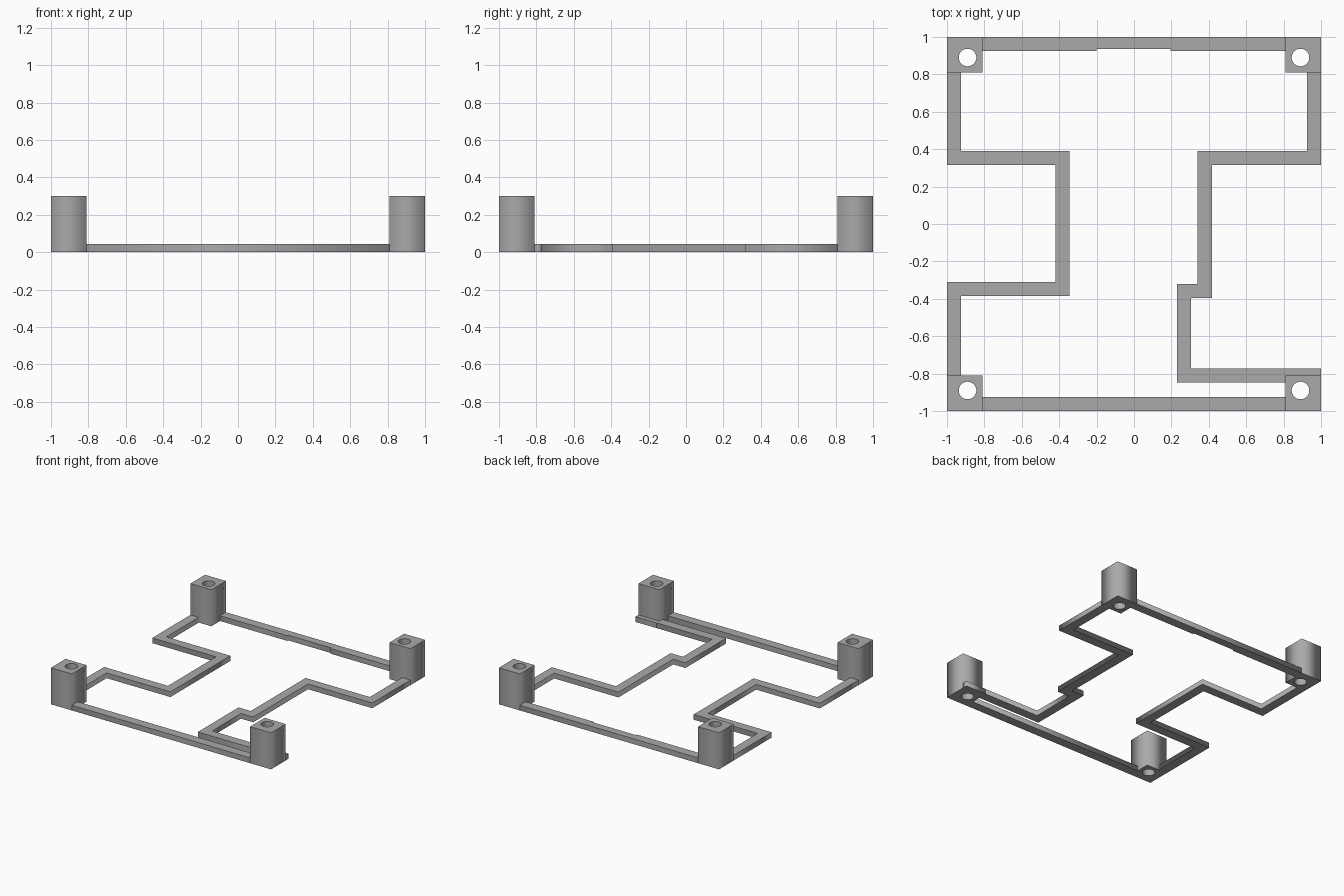
import bpy
from math import cos, sin, tau
from mathutils import Vector

if "Cube" in bpy.data.objects:
    bpy.data.objects.remove(bpy.data.objects["Cube"], do_unlink=True)

GREY = (0.40, 0.40, 0.40, 1)
grey = bpy.data.materials.new("plain grey")
grey.use_nodes = True
grey.diffuse_color = GREY
grey.node_tree.nodes["Principled BSDF"].inputs["Base Color"].default_value = GREY

RAIL_H, POST_H = 0.043, 0.30
HALF = 0.038            # half the rail width
EDGE = 1 - HALF         # centreline of the outer rails
INNER = 0.81            # inner face of the corner posts


def extrude_outline(name, loops, height):
    """Solid from closed plan outlines (later loops become holes)."""
    curve = bpy.data.curves.new(name, "CURVE")
    curve.dimensions, curve.fill_mode = "2D", "BOTH"
    curve.extrude = height / 2
    for loop in loops:
        spline = curve.splines.new("POLY")
        spline.points.add(len(loop) - 1)
        for point, (x, y) in zip(spline.points, loop):
            point.co = (x, y, 0, 1)
        spline.use_cyclic_u = True
    temp = bpy.data.objects.new(name, curve)
    bpy.context.collection.objects.link(temp)
    bpy.context.view_layer.update()
    graph = bpy.context.evaluated_depsgraph_get()
    mesh = bpy.data.meshes.new_from_object(temp.evaluated_get(graph))
    bpy.data.objects.remove(temp, do_unlink=True)
    mesh.materials.clear()
    mesh.materials.append(grey)
    obj = bpy.data.objects.new(name, mesh)
    obj.location.z = height / 2
    bpy.context.collection.objects.link(obj)
    return obj


def rail(name, path):
    """Rail of constant width with mitred corners along a centreline."""
    pts = [Vector(p) for p in path]
    dirs = [(b - a).normalized() for a, b in zip(pts, pts[1:])]
    normals = [Vector((-d.y, d.x)) for d in dirs]
    offsets = [normals[0]]
    offsets += [a + b for a, b in zip(normals, normals[1:])]
    offsets.append(normals[-1])
    left = [p + HALF * o for p, o in zip(pts, offsets)]
    right = [p - HALF * o for p, o in zip(pts, offsets)]
    return extrude_outline(name, [left + right[::-1]], RAIL_H)


def box(x0, x1, y0, y1):
    return [(x0, y0), (x1, y0), (x1, y1), (x0, y1)]


# Corner posts with vertical through holes
mid = 0.89
hole = [(mid + 0.047 * cos(tau * i / 40), mid + 0.047 * sin(tau * i / 40))
        for i in range(40)]
square = box(INNER, 1, INNER, 1)
for x_name, sx in (("left", 1), ("right", -1)):
    for y_name, sy in (("front", -1), ("back", 1)):
        loops = [[(x * sx, y * sy) for x, y in loop] for loop in (square, hole)]
        extrude_outline(f"{y_name}_{x_name}_post", loops, POST_H)

# Straight front rail, and back rail with a shallow notch in its inner side
rail("front_rail", [(-INNER, -EDGE), (INNER, -EDGE)])
inner_y, notch_y = 1 - 2 * HALF, 0.935
extrude_outline("back_rail", [[
    (-INNER, 1), (-INNER, inner_y), (-0.2, inner_y), (-0.2, notch_y),
    (0.195, notch_y), (0.195, inner_y), (INNER, inner_y), (INNER, 1)]], RAIL_H)

# Stepped side rails
rail("right_side_rail", [
    (-EDGE, INNER), (-EDGE, 0.353), (-0.382, 0.353),
    (-0.382, -0.348), (-EDGE, -0.348), (-EDGE, -INNER)])
rail("left_side_rail", [
    (EDGE, INNER), (EDGE, 0.353), (0.378, 0.353), (0.378, -0.358),
    (0.267, -0.358), (0.267, -0.81), (INNER, -0.81)])

# Ledge where the left rail runs past the front post
extrude_outline("left_rail_ledge", [box(INNER, 1, -INNER, -0.81 + HALF)], RAIL_H)
